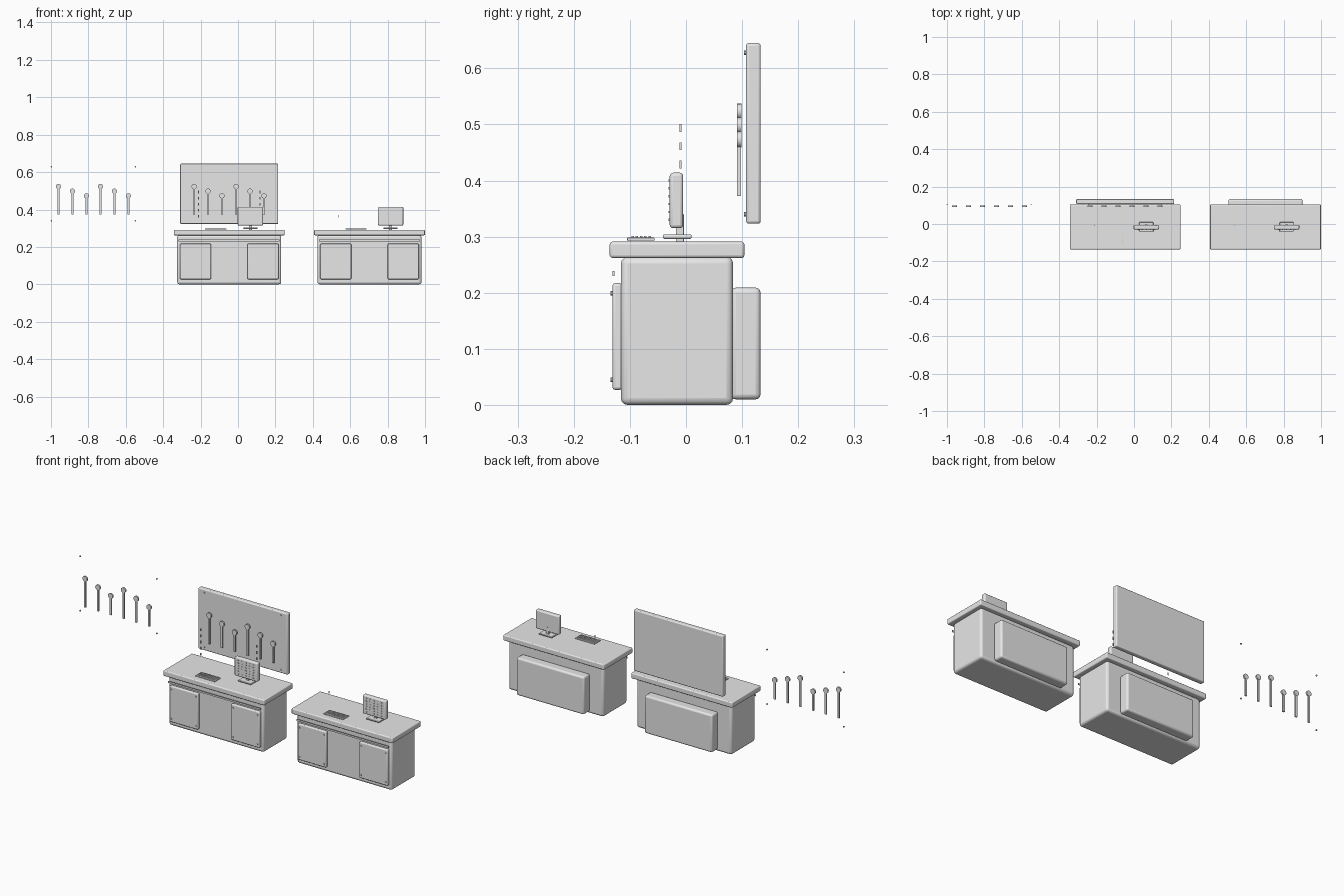
import bpy
import math

cube = bpy.data.objects.get("Cube")
if cube:
    bpy.data.objects.remove(cube, do_unlink=True)

grey = bpy.data.materials.new("light grey")
grey.use_nodes = True
grey.diffuse_color = (0.8, 0.8, 0.8, 1)
grey.node_tree.nodes["Principled BSDF"].inputs["Base Color"].default_value = (0.8, 0.8, 0.8, 1)


def finish(name, bevel):
    ob = bpy.context.object
    ob.name = name
    ob.data.materials.append(grey)
    bpy.ops.object.transform_apply(location=False, rotation=True, scale=True)
    if bevel:
        mod = ob.modifiers.new("rounded edges", 'BEVEL')
        mod.width = bevel
        mod.segments = 3
    bpy.ops.object.shade_smooth_by_angle(angle=math.radians(35))
    return ob


def box(name, x, y, z, bevel=0.0):
    """Box from (low, high) pairs on each axis."""
    bpy.ops.mesh.primitive_cube_add(size=1, location=[sum(p) / 2 for p in (x, y, z)])
    bpy.context.object.scale = [p[1] - p[0] for p in (x, y, z)]
    return finish(name, bevel)


def disc(name, x, y, z, radius, sides=16):
    """Round plate facing the front, y = (low, high)."""
    bpy.ops.mesh.primitive_cylinder_add(vertices=sides, radius=radius, depth=y[1] - y[0],
                                        location=(x, sum(y) / 2, z),
                                        rotation=(math.pi / 2, 0, 0))
    return finish(name, 0)


def span(centre, half):
    return (centre - half, centre + half)


def desk(cx):
    # Cabinet, worktop and rear panel
    box("desk_body", span(cx, 0.278), (-0.116, 0.084), (0, 0.264), 0.012)
    box("desk_top", span(cx, 0.296), (-0.136, 0.104), (0.262, 0.291), 0.005)
    box("rear_panel", span(cx, 0.198), (0.08, 0.133), (0.01, 0.209), 0.009)
    box("front_trim_strip", span(cx, 0.27), (-0.131, -0.127), (0.23, 0.239))

    # Front doors with corner screws
    for side in (-1, 1):
        dx = cx + side * 0.1805
        box("cabinet_door", span(dx, 0.083), (-0.131, -0.113), (0.027, 0.217), 0.005)
        for sx in (-0.072, 0.072):
            for z in (0.045, 0.199):
                disc("door_screw", dx + sx, (-0.135, -0.13), z, 0.004, 10)

    # Monitor
    mx = cx + 0.113
    box("monitor", span(mx, 0.068), (-0.029, -0.005), (0.315, 0.414), 0.006)
    box("monitor_stand", span(mx, 0.008), (-0.018, -0.004), (0.291, 0.34), 0.001)
    box("monitor_base", span(mx, 0.038), (-0.041, 0.01), (0.296, 0.304), 0.003)
    for row in range(6):
        for col in range(5):
            box("screen_mark", span(mx + (col - 2) * 0.022, 0.003), (-0.0315, -0.028),
                span(0.33 + row * 0.014, 0.002))

    # Keyboard
    kx = cx - 0.072
    box("keyboard", span(kx, 0.057), (-0.105, -0.056), (0.293, 0.298), 0.001)
    for row in range(5):
        for col in range(10):
            box("key", span(kx + (col - 4.5) * 0.0105, 0.0035),
                span(-0.095 + row * 0.0075, 0.0022), (0.297, 0.301))

    # Small marker floating over each side
    for side in (-1, 1):
        box("marker", span(cx + side * 0.164, 0.002), span(-0.01, 0.0018), span(0.364, 0.006))


def tool_set(cx):
    # Hanging tools: a round head on a thin shaft, in two descending runs
    for i in range(6):
        x = cx + (i - 2.5) * 0.0748
        head = 0.523 - (i % 3) * 0.025
        disc("tool_head", x, (0.0905, 0.0985), head, 0.014)
        box("tool_shaft", span(x, 0.005), (0.091, 0.098), (0.372, head))
    # Corner screws
    for side in (-1, 1):
        for z in (0.34, 0.628):
            disc("board_screw", cx + side * 0.2245, (0.103, 0.108), z, 0.004, 10)


main_x = -0.047
desk(main_x)
desk(0.703)

# Wall board with its tools, and a spare set standing apart
box("tool_board", span(main_x, 0.262), (0.107, 0.133), (0.323, 0.645), 0.005)
tool_set(main_x - 0.001)
tool_set(-0.773)

# Columns of markers in front of the board
for side in (-1, 1):
    for i in range(4):
        box("marker", span(main_x + side * 0.164, 0.002), span(-0.01, 0.0018),
            span(0.396 + i * 0.0325, 0.007))
